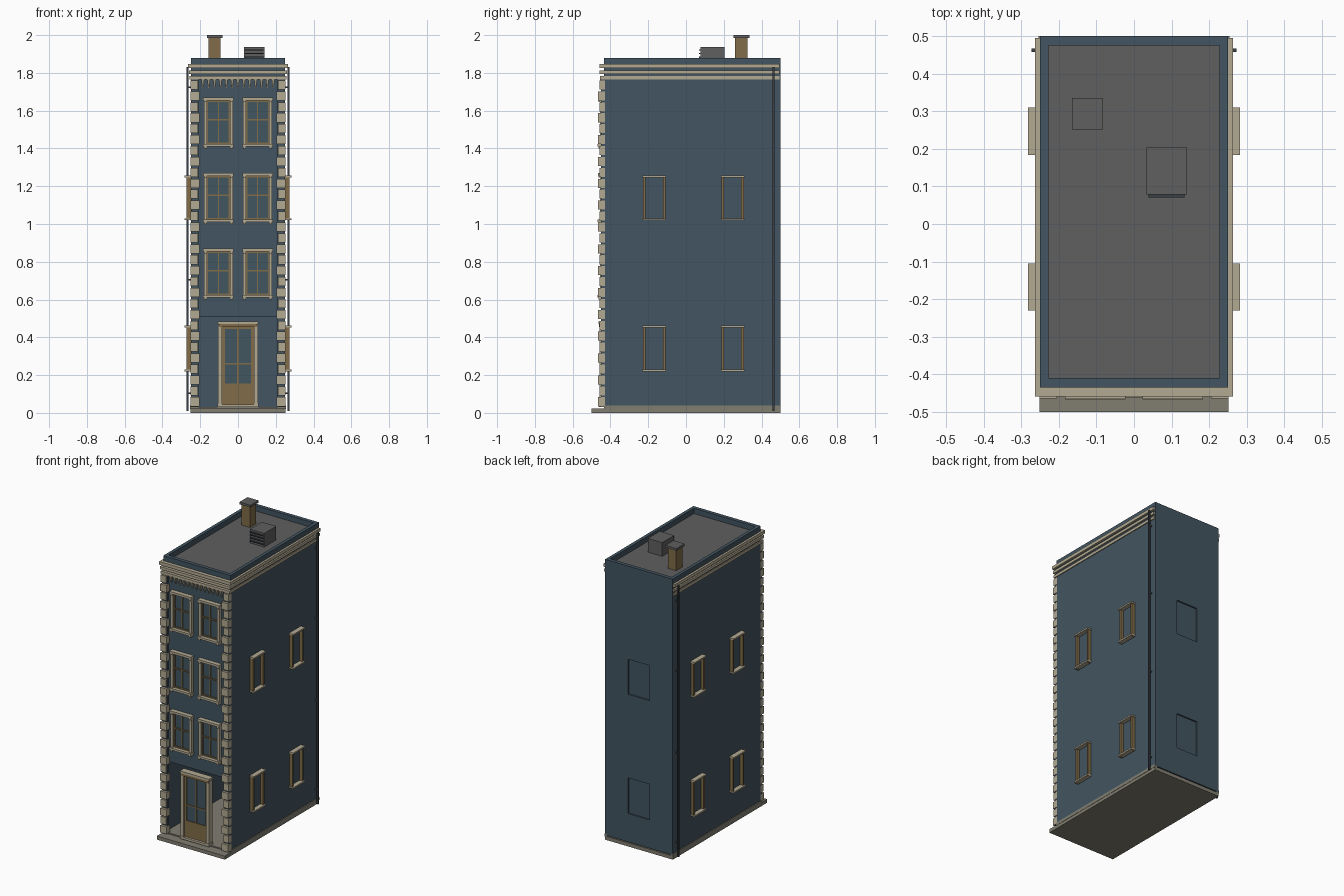
import bpy
import bmesh

cube = bpy.data.objects.get("Cube")
if cube:
    bpy.data.objects.remove(cube, do_unlink=True)


def material(name, rgb):
    m = bpy.data.materials.new(name)
    m.use_nodes = True
    m.diffuse_color = (*rgb, 1)
    m.node_tree.nodes["Principled BSDF"].inputs["Base Color"].default_value = (*rgb, 1)
    return m


BLUE = material("slate blue wall", (0.055, 0.09, 0.12))
GLASS = material("blue glass", (0.052, 0.092, 0.115))
CREAM = material("cream stone", (0.45, 0.40, 0.29))
BROWN = material("brown wood", (0.22, 0.15, 0.065))
ROOF = material("grey roof", (0.115, 0.115, 0.115))
BASE = material("grey stone", (0.22, 0.21, 0.165))
METAL = material("dark metal", (0.04, 0.05, 0.06))


def boxes(name, mat, parts, taper=1.0):
    """One object from (x0, x1, y0, y1, z0, z1) boxes; taper narrows their feet."""
    bm = bmesh.new()
    for x0, x1, y0, y1, z0, z1 in parts:
        for v in bmesh.ops.create_cube(bm, size=1)["verts"]:
            low = v.co.z < 0
            k = taper if low else 1
            v.co.x = (x0 + x1) / 2 + v.co.x * (x1 - x0) * k
            v.co.y = y1 - (0.5 - v.co.y) * (y1 - y0) * k
            v.co.z = z0 if low else z1
    mesh = bpy.data.meshes.new(name)
    bm.to_mesh(mesh)
    bm.free()
    mesh.materials.append(mat)
    ob = bpy.data.objects.new(name, mesh)
    bpy.context.collection.objects.link(ob)
    return ob


def mirrored(parts):
    return parts + [(-b, -a, *rest) for a, b, *rest in parts]


def cut(target, parts):
    """Carve boxes out of the target."""
    for part in parts:
        cutter = boxes("cutter", BLUE, [part])
        cutter.hide_render = True
        mod = target.modifiers.new("cut", "BOOLEAN")
        mod.operation = "DIFFERENCE"
        mod.solver = "EXACT"
        mod.object = cutter
        bpy.context.view_layer.objects.active = target
        bpy.ops.object.modifier_apply(modifier=mod.name)
        bpy.data.objects.remove(cutter, do_unlink=True)


W, FRONT, BACK, TOP = 0.25, -0.435, 0.5, 1.88
SIDE_FLOORS = ((0.22, 0.46), (1.02, 1.255))

# Walls with open ground floor, roof well and shallow blind windows at the back
walls = boxes("walls", BLUE, [(-W, W, FRONT, BACK, 0.03, TOP)])
cut(walls, [(-0.235, 0.235, -0.6, 0.475, 0.01, 0.51),
            (-0.228, 0.228, -0.41, 0.475, 1.84, 2.1)]
    + [(-0.08, 0.08, 0.49, 0.6, a, b) for a, b in SIDE_FLOORS])

# Base and floor
boxes("base_slab", BASE, [(-0.252, 0.252, -0.5, BACK, 0, 0.024)])
boxes("plinth", BASE, mirrored([(0.235, 0.254, FRONT, BACK, 0.02, 0.04)]))
boxes("ground_floor", BASE, [(-0.24, 0.24, FRONT, 0.48, 0.02, 0.032)])

# Roof surface, chimney and vent box
boxes("roof", ROOF, [(-0.23, 0.23, -0.411, 0.476, 1.835, 1.845)])
boxes("chimney_shaft", BROWN, [(-0.155, -0.093, 0.26, 0.325, 1.84, 1.985)])
boxes("chimney_cap", ROOF, [(-0.165, -0.083, 0.251, 0.336, 1.985, 2.0)])
boxes("roof_vent", ROOF, [(0.033, 0.14, 0.078, 0.205, 1.84, 1.937)])
boxes("vent_louvres", METAL, [(0.038, 0.135, 0.07, 0.08, z, z + 0.006)
                              for z in (1.86, 1.88, 1.9, 1.918)])

# Three-step cornice around front and sides
for i, (z0, z1) in enumerate(((1.765, 1.783), (1.795, 1.813), (1.825, 1.846))):
    out = 0.006 + i * 0.004
    boxes(f"cornice_{i + 1}", CREAM,
          [(-W - out, W + out, FRONT - 0.017 - out / 2, FRONT, z0, z1)]
          + mirrored([(W, W + out, FRONT, 0.495, z0, z1)]))

# Brackets under the cornice
boxes("cornice_brackets", CREAM,
      [(x - 0.008, x + 0.008, FRONT - 0.02, FRONT, 1.72, 1.765)
       for x in (-0.186 + i * 0.031 for i in range(13))], taper=0.35)

# Corner stones, alternately long and short
quoins = []
pitch = (1.765 - 0.03) / 30
for i in range(30):
    z = 0.03 + i * pitch
    inner, front = ((0.205, -0.465), (0.212, -0.459))[i % 2]
    quoins.append((inner, 0.252, front, FRONT + 0.005, z + 0.005, z + pitch - 0.005))
boxes("corner_stones", CREAM, mirrored(quoins))
boxes("corner_backing", BLUE, mirrored([(0.21, W, FRONT - 0.014, FRONT + 0.002, 0.03, 1.765)]))

# Front windows: stone surround, wooden sash, glass
stone, sash, glass = [], [], []
for z in (0.61, 1.01, 1.41):
    top, mid = z + 0.26, z + 0.138
    stone += [(0.023, 0.184, -0.465, FRONT, top - 0.015, top),
              (0.023, 0.184, -0.468, FRONT, z, z + 0.014)]
    stone += [(a, a + 0.017, -0.456, FRONT, z + 0.014, top - 0.015) for a in (0.026, 0.164)]
    stone += [(a, a + 0.015, -0.464, FRONT, b, b + 0.012)
              for a in (0.027, 0.165) for b in (z - 0.01, top - 0.025)]
    sash += [(0.043, 0.164, -0.445, FRONT, a, a + 0.008) for a in (z + 0.014, mid, top - 0.023)]
    sash += [(a, a + 0.006, -0.444, FRONT, z + 0.014, top - 0.015)
             for a in (0.043, 0.1005, 0.158)]
    glass.append((0.043, 0.164, -0.438, FRONT, z + 0.014, top - 0.015))
boxes("front_window_surrounds", CREAM, mirrored(stone))
boxes("front_window_sashes", BROWN, mirrored(sash))
boxes("front_window_glass", GLASS, mirrored(glass))

# Entrance door in a free-standing frame
boxes("door_jambs", CREAM, mirrored([(0.084, 0.105, -0.458, -0.42, 0.03, 0.465),
                                     (0.082, 0.108, -0.461, -0.42, 0.03, 0.05)]))
boxes("door_head", CREAM, [(-0.108, 0.108, -0.462, -0.418, 0.47, 0.485)])
boxes("door_lintel", BROWN, [(-0.1, 0.1, -0.46, -0.42, 0.455, 0.47)])
boxes("door_frame", BROWN,
      mirrored([(0.07, 0.084, -0.446, -0.428, 0.045, 0.455)])
      + [(-0.07, 0.07, -0.444, -0.43, a, b)
         for a, b in ((0.045, 0.155), (0.255, 0.263), (0.445, 0.455))]
      + [(-0.004, 0.004, -0.444, -0.43, 0.155, 0.445)])
boxes("door_glass", GLASS, [(-0.07, 0.07, -0.439, -0.434, 0.155, 0.445)])
boxes("door_step", CREAM, [(-0.084, 0.084, -0.46, -0.42, 0.03, 0.045)])

# Side windows: wooden jambs between stone sill and head
jambs, ledges, panes = [], [], []
for yc in (-0.168, 0.247):
    for z0, z1 in SIDE_FLOORS:
        for s in (-1, 1):
            y = yc + s * 0.0525
            jambs.append((W, 0.272, y - 0.007, y + 0.007, z0, z1))
        ledges += [(W, 0.282, yc - 0.063, yc + 0.063, z, z + 0.01) for z in (z0, z1 - 0.008)]
        panes.append((W, 0.252, yc - 0.048, yc + 0.048, z0, z1))
boxes("side_window_jambs", BROWN, mirrored(jambs))
boxes("side_window_ledges", CREAM, mirrored(ledges))
boxes("side_window_panes", BLUE, mirrored(panes))

# Drainpipes near the back corners
boxes("drainpipes", METAL, mirrored([(0.263, 0.273, 0.458, 0.468, 0.01, 1.83)]
                                    + [(W, 0.266, 0.46, 0.466, z, z + 0.008)
                                       for z in (0.1, 0.7, 1.25, 1.72)]))
